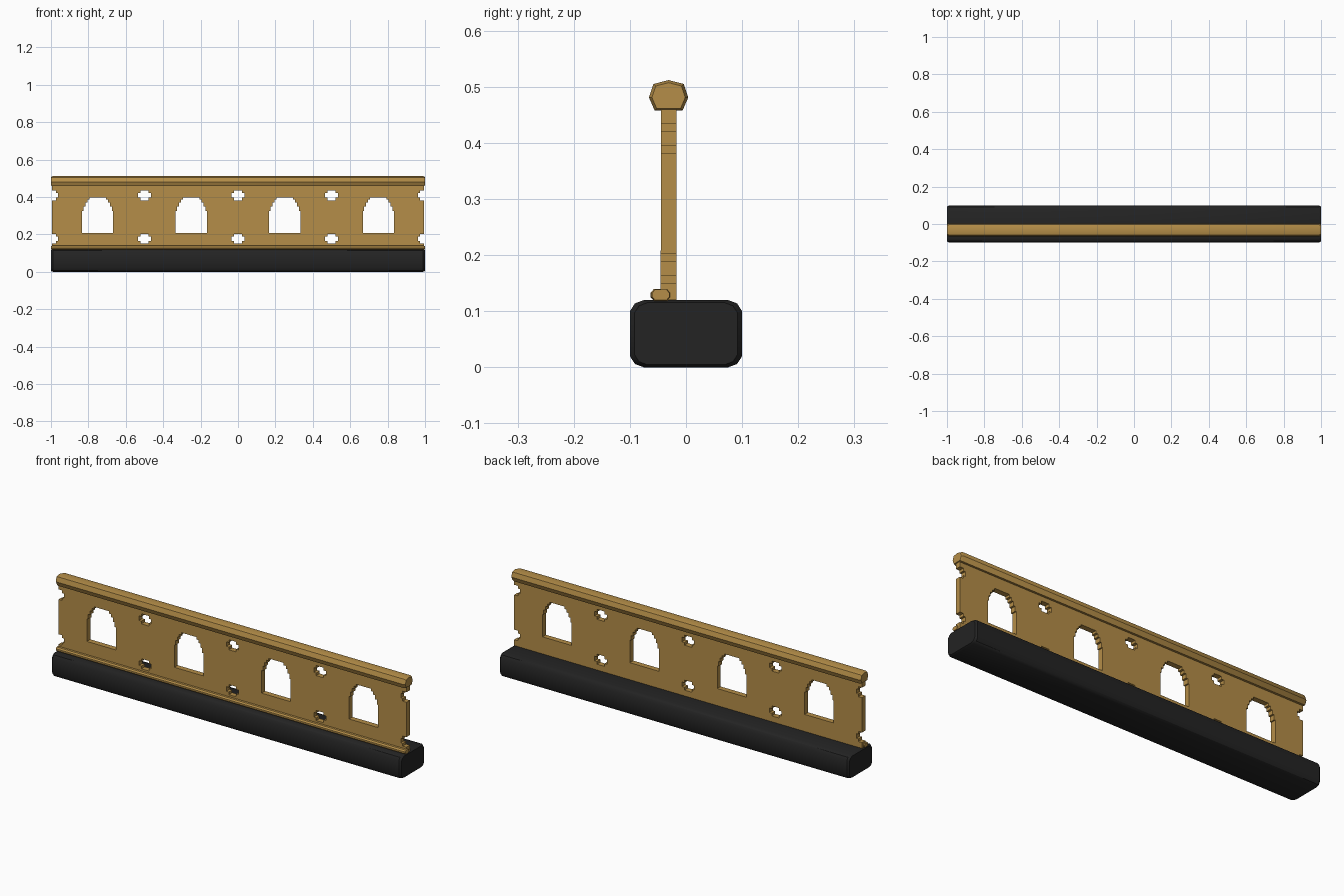
import bpy
import bmesh

cube = bpy.data.objects.get("Cube")
if cube:
    bpy.data.objects.remove(cube, do_unlink=True)


def material(name, color, roughness):
    mat = bpy.data.materials.new(name)
    mat.use_nodes = True
    mat.diffuse_color = color
    bsdf = mat.node_tree.nodes["Principled BSDF"]
    bsdf.inputs["Base Color"].default_value = color
    bsdf.inputs["Roughness"].default_value = roughness
    return mat


gold = material("aged_gold", (0.46, 0.27, 0.065, 1), 0.5)
black = material("charcoal_black", (0.017, 0.017, 0.017, 1), 0.7)


def smooth(obj):
    bpy.ops.object.select_all(action="DESELECT")
    obj.select_set(True)
    bpy.context.view_layer.objects.active = obj
    bpy.ops.object.shade_smooth_by_angle(angle=0.6)


def long_bar(name, profile, centre, taper, inset, mat):
    """Run a (y, z) profile along x, with each end slightly tapered."""
    cy, cz = centre
    bm = bmesh.new()
    rings = []
    for x, s in ((-1, taper), (inset - 1, 1), (1 - inset, 1), (1, taper)):
        rings.append([bm.verts.new((x, cy + y * s, cz + z * s)) for y, z in profile])
    n = len(profile)
    for a, b in zip(rings, rings[1:]):
        for i in range(n):
            bm.faces.new((a[i], a[(i + 1) % n], b[(i + 1) % n], b[i]))
    bm.faces.new(rings[0])
    bm.faces.new(rings[-1])
    bmesh.ops.recalc_face_normals(bm, faces=bm.faces)
    mesh = bpy.data.meshes.new(name)
    bm.to_mesh(mesh)
    bm.free()
    mesh.materials.append(mat)
    obj = bpy.data.objects.new(name, mesh)
    bpy.context.collection.objects.link(obj)
    smooth(obj)
    return obj


def four_way(quarter):
    """Mirror a quarter profile into a closed symmetric one."""
    half = quarter + [(-y, z) for y, z in reversed(quarter)]
    return half + [(-y, -z) for y, z in half]


# Plinth, handrail and lower moulding
long_bar("plinth", four_way([(0.1, 0.04), (0.091, 0.054), (0.075, 0.06)]),
         (0, 0.06), 0.92, 0.01, black)
long_bar("handrail", [(0.035, 0), (0.027, 0.024), (0, 0.031), (-0.027, 0.024),
                      (-0.035, 0), (-0.025, -0.023), (0.025, -0.023)],
         (-0.031, 0.481), 0.85, 0.01, gold)
long_bar("lower_moulding", four_way([(0.018, 0.004), (0.012, 0.011)]),
         (-0.045, 0.129), 0.85, 0.01, gold)


# Pierced panel: outline and openings as (x, z) loops
def mirror_x(side):
    return side + [(-x, z) for x, z in reversed(side)]


arch_half = [(0.083, 0.208)]
steps = ((0.083, 0.325), (0.076, 0.35), (0.066, 0.371), (0.055, 0.386), (0.043, 0.398))
for (w, z), following in zip(steps, steps[1:] + ((None, None),)):
    arch_half.append((w, z))
    if following[0]:
        arch_half.append((following[0], z))
arch = mirror_x(arch_half)

cross = four_way([(0.035, 0.012), (0.021, 0.012), (0.021, 0.026)])
cross_heights = (0.176, 0.408)

edge = 0.995
side = [(edge, 0.12)]
for z in cross_heights:
    notch = [(0, -0.026), (0.021, -0.026), (0.021, -0.012), (0.032, -0.012)]
    notch += [(d, -h) for d, h in reversed(notch)]
    side += [(edge - d, z + h) for d, h in notch]
side.append((edge, 0.47))

loops = [mirror_x(side)]
loops += [[(cx + x, z) for x, z in arch] for cx in (-0.75, -0.25, 0.25, 0.75)]
loops += [[(cx + x, cz + z) for x, z in cross]
          for cx in (-0.5, 0, 0.5) for cz in cross_heights]

curve = bpy.data.curves.new("panel_outline", "CURVE")
curve.dimensions = "2D"
curve.fill_mode = "BOTH"
curve.extrude = 0.014
for loop in loops:
    spline = curve.splines.new("POLY")
    spline.points.add(len(loop) - 1)
    for point, (x, z) in zip(spline.points, loop):
        point.co = (x, z, 0, 1)
    spline.use_cyclic_u = True
curve.materials.append(gold)

panel = bpy.data.objects.new("pierced_panel", curve)
bpy.context.collection.objects.link(panel)
panel.rotation_euler.x = 1.5707963
panel.location.y = -0.031
bpy.ops.object.select_all(action="DESELECT")
panel.select_set(True)
bpy.context.view_layer.objects.active = panel
bpy.ops.object.convert(target="MESH")
panel = bpy.context.view_layer.objects.active
panel.name = "pierced_panel"

# Weld the panel so its faces and openings form one solid
bm = bmesh.new()
bm.from_mesh(panel.data)
bmesh.ops.remove_doubles(bm, verts=bm.verts, dist=0.0001)
bmesh.ops.recalc_face_normals(bm, faces=bm.faces)
bm.to_mesh(panel.data)
bm.free()
smooth(panel)
